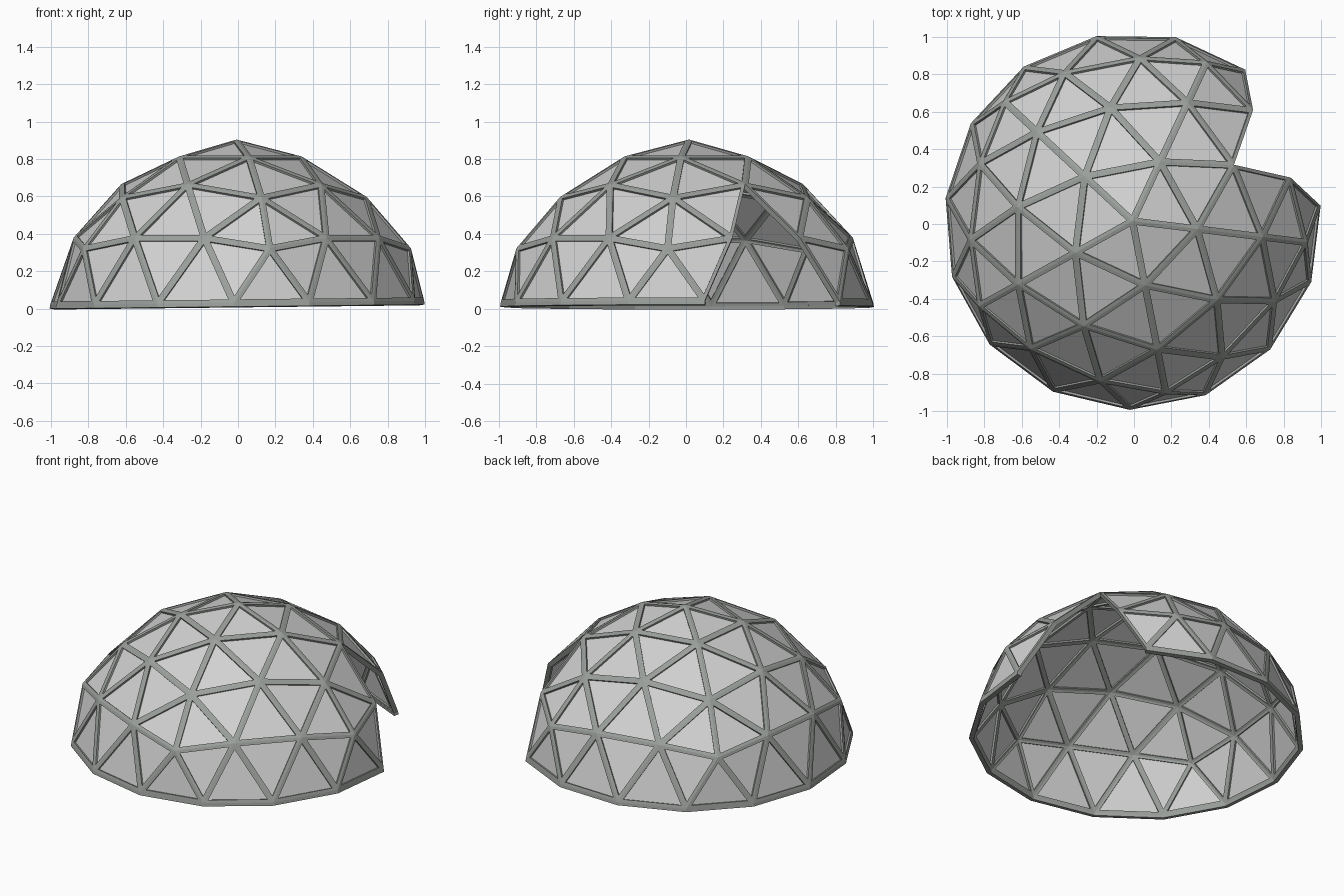
import bpy, bmesh, math
from mathutils import Vector

if "Cube" in bpy.data.objects:
    bpy.data.objects.remove(bpy.data.objects["Cube"])

TURN = -7            # azimuth of the first main node, degrees
DOOR = TURN + 36     # azimuth of the missing panels
HALF = 0.019         # half strut width


def material(name, rgb):
    m = bpy.data.materials.new(name)
    m.diffuse_color = (*rgb, 1)
    m.use_nodes = True
    m.node_tree.nodes["Principled BSDF"].inputs["Base Color"].default_value = m.diffuse_color
    return m


def make_object(name, bm, mat, thickness):
    me = bpy.data.meshes.new(name)
    bm.to_mesh(me)
    bm.free()
    ob = bpy.data.objects.new(name, me)
    bpy.context.collection.objects.link(ob)
    me.materials.append(mat)
    s = ob.modifiers.new("thickness", 'SOLIDIFY')
    s.thickness = thickness
    s.offset = -1
    return ob


def polar(z, deg):
    r, a = math.sqrt(1 - z * z), math.radians(deg)
    return Vector((r * math.cos(a), r * math.sin(a), z))


def azimuth_gap(p):
    d = math.degrees(math.atan2(p.y, p.x)) - DOOR
    return abs((d + 180) % 360 - 180)


def outward(bm):
    bm.normal_update()
    for f in bm.faces:
        if f.normal.dot(f.calc_center_median()) < 0:
            f.normal_flip()
    bm.normal_update()


# Icosahedron triangles of the upper half, each split in three along its edges
q = 1 / math.sqrt(5)
top = Vector((0, 0, 1))
up = [polar(q, TURN + 72 * k) for k in range(5)]
low = [polar(-q, TURN + 36 + 72 * k) for k in range(5)]
tris = []
for k in range(5):
    n = (k + 1) % 5
    tris += [(top, up[k], up[n]), (up[k], low[k], up[n]), (up[n], low[k], low[n])]

dome = bmesh.new()
for a, b, c in tris:
    def node(i, j):
        p = (a * (3 - i - j) + b * i + c * j) / 3
        main = max(i, j, 3 - i - j) == 3
        return p.normalized() * (1.05 if main else 1.022)
    for i in range(3):
        for j in range(3 - i):
            cells = [((i, j), (i + 1, j), (i, j + 1))]
            if i + j < 2:
                cells.append(((i + 1, j), (i + 1, j + 1), (i, j + 1)))
            for cell in cells:
                pts = [node(*ij) for ij in cell]
                if min(p.z for p in pts) > 0.1:
                    dome.faces.new([dome.verts.new(p) for p in pts])
bmesh.ops.remove_doubles(dome, verts=dome.verts[:], dist=0.001)

# Doorway: the fan over one base node and the panel above it
gone = []
for f in dome.faces:
    fan = any(v.co.z < 0.25 and azimuth_gap(v.co) < 5 for v in f.verts)
    m = f.calc_center_median()
    if fan or (azimuth_gap(m) < 5 and m.z < 0.7):
        gone.append(f)
bmesh.ops.delete(dome, geom=gone, context='FACES')
outward(dome)

# Stand it on the ground, with a slightly sloping base ring
for v in dome.verts:
    base = v.co.z < 0.25
    v.co += Vector((-0.008, 0.016, -0.146))
    if base:
        v.co.z = 0.031 + 0.011 * v.co.x

strut_mat = material("strut grey", (0.33, 0.35, 0.33))
panel_mat = material("panel light grey", (0.64, 0.64, 0.64))

# Base band under the lowest edges
band = bmesh.new()
for e in dome.edges:
    if e.is_boundary and all(v.co.z < 0.1 for v in e.verts):
        p = [v.co.copy() for v in e.verts]
        drop = [c + Vector((c.x * 0.003, c.y * 0.003, -0.02)) for c in p]
        band.faces.new([band.verts.new(c) for c in (p[0], p[1], drop[1], drop[0])])
bmesh.ops.remove_doubles(band, verts=band.verts[:], dist=0.0005)
outward(band)
make_object("base_band", band, strut_mat, 0.03)

# Struts: the rims of all triangles; panels: the recessed middles
dome.normal_update()
inner = dome.faces[:]
bmesh.ops.inset_individual(dome, faces=inner, thickness=HALF, use_even_offset=True)
dome.faces.ensure_lookup_table()
dome.faces.index_update()
middle = {f.index for f in inner}
panels = dome.copy()
bmesh.ops.delete(dome, geom=[f for f in dome.faces if f.index in middle], context='FACES')
dome.normal_update()
make_object("struts", dome, strut_mat, 0.03)

panels.faces.ensure_lookup_table()
bmesh.ops.delete(panels, geom=[f for f in panels.faces if f.index not in middle], context='FACES')
panels.normal_update()
for f in panels.faces:
    shift = f.normal * -0.012
    for v in f.verts:
        v.co += shift
make_object("panels", panels, panel_mat, 0.006)
